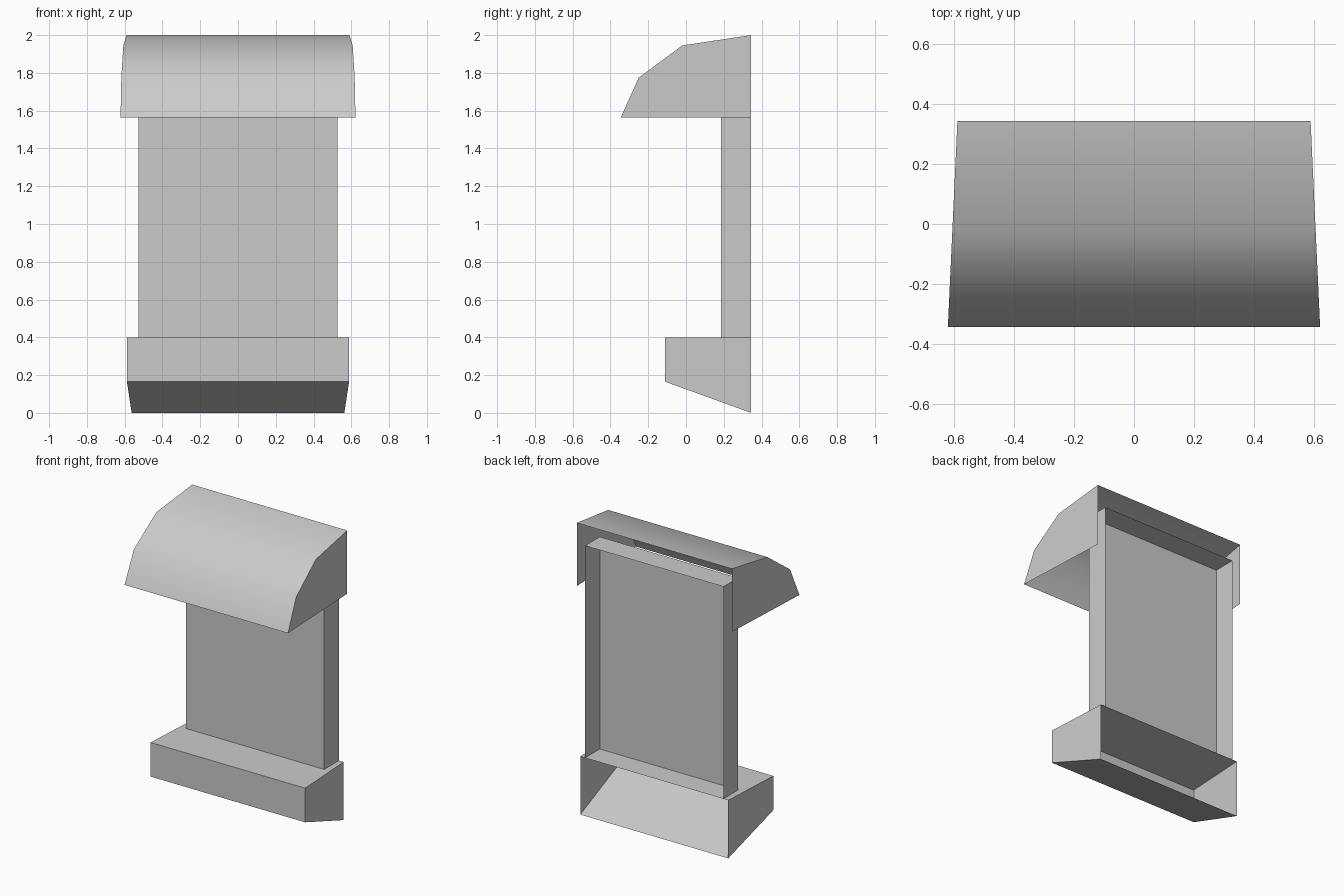
import bpy
import bmesh

cube = bpy.data.objects.get("Cube")
if cube:
    bpy.data.objects.remove(cube, do_unlink=True)

# One plain grey finish
GREY = (0.6, 0.6, 0.6, 1.0)
grey = bpy.data.materials.new("plain_grey")
grey.use_nodes = True
grey.diffuse_color = GREY
grey.node_tree.nodes["Principled BSDF"].inputs["Base Color"].default_value = GREY

BACK = 0.345


def shell(name, profile, half_front, half_back, open_edges, smooth=False):
    """Side profile (y, z) spread across x, tapering to the back, with chosen edges left open."""
    bm = bmesh.new()
    y_front = min(y for y, z in profile)

    def half(y):
        return half_front + (half_back - half_front) * (y - y_front) / (BACK - y_front)

    right = [bm.verts.new((-half(y), y, z)) for y, z in profile]
    left = [bm.verts.new((half(y), y, z)) for y, z in profile]
    bm.faces.new(right)
    bm.faces.new(left[::-1])
    count = len(profile)
    for i in range(count):
        if i not in open_edges:
            j = (i + 1) % count
            bm.faces.new((right[j], right[i], left[i], left[j]))
    bmesh.ops.recalc_face_normals(bm, faces=bm.faces)
    # Make sure the faces point outwards: the front-most face looks to the front
    front = min(bm.faces, key=lambda f: f.calc_center_median().y)
    if front.normal.y > 0:
        bmesh.ops.reverse_faces(bm, faces=bm.faces)
    mesh = bpy.data.meshes.new(name)
    bm.to_mesh(mesh)
    bm.free()
    mesh.materials.append(grey)
    obj = bpy.data.objects.new(name, mesh)
    bpy.context.collection.objects.link(obj)
    if smooth:
        bpy.ops.object.select_all(action="DESELECT")
        obj.select_set(True)
        bpy.context.view_layer.objects.active = obj
        bpy.ops.object.shade_smooth_by_angle(angle=0.6)
    return obj


# Curved hood, open below and behind
shell("hood",
      [(BACK, 1.565), (BACK, 2.0), (-0.02, 1.945), (-0.25, 1.775), (-0.345, 1.565)],
      0.622, 0.59, {0, 4}, smooth=True)

# Upright panel, a shallow tray open behind
shell("panel",
      [(BACK, 0.4), (BACK, 1.86), (0.185, 1.86), (0.185, 0.4)],
      0.527, 0.527, {0})

# Tapered sill, open behind
shell("sill",
      [(BACK, 0.0), (BACK, 0.4), (-0.11, 0.4), (-0.11, 0.165)],
      0.588, 0.563, {0})
